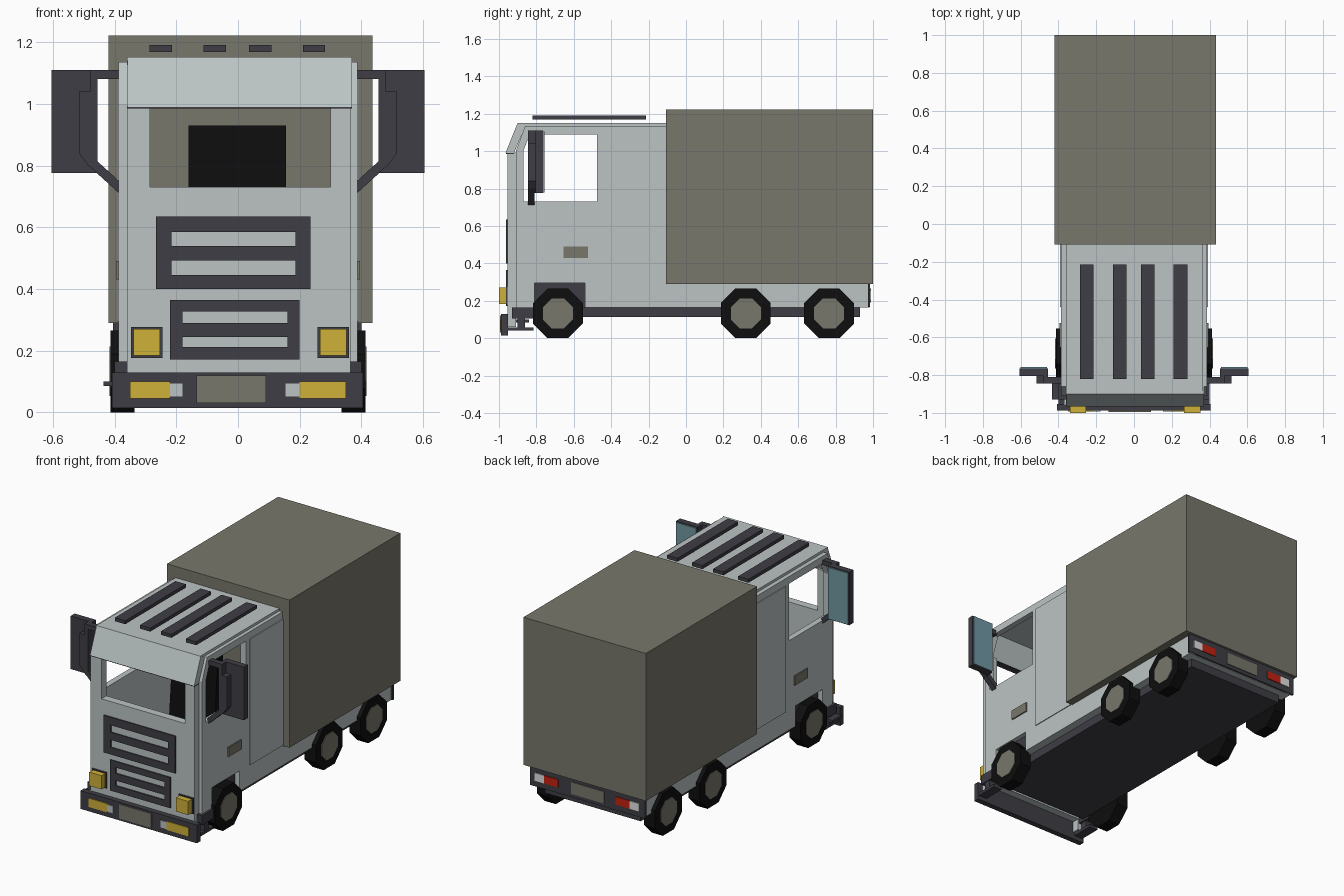
import bpy, bmesh, math
from mathutils import Matrix

if "Cube" in bpy.data.objects:
    bpy.data.objects.remove(bpy.data.objects["Cube"])


def material(name, r, g, b):
    m = bpy.data.materials.new(name)
    lin = [((c / 255 + 0.055) / 1.055) ** 2.4 if c > 10 else c / 255 / 12.92 for c in (r, g, b)]
    m.diffuse_color = (*lin, 1)
    m.use_nodes = True
    m.node_tree.nodes["Principled BSDF"].inputs["Base Color"].default_value = m.diffuse_color
    return m


PAINT = material("pale_grey_paint", 188, 196, 196)
TAN = material("olive_grey", 120, 119, 108)
DARK = material("dark_plastic", 63, 61, 69)
BLACK = material("black_rubber", 14, 14, 14)
YELLOW = material("amber_lamp", 208, 177, 56)
GLASS = material("blue_mirror", 112, 152, 163)
RED = material("red_lamp", 196, 32, 16)
WHITE = material("white_lamp", 225, 225, 225)


def finish(name, bm, mat):
    bmesh.ops.recalc_face_normals(bm, faces=bm.faces)
    me = bpy.data.meshes.new(name)
    bm.to_mesh(me)
    bm.free()
    me.materials.append(mat)
    ob = bpy.data.objects.new(name, me)
    bpy.context.collection.objects.link(ob)
    return ob


def prisms(name, mat, polys, a, b, axis="x"):
    """Extrude outlines: (y, z) along x, or (x, z) along y."""
    bm = bmesh.new()
    for pts in polys:
        ends = []
        for d in (a, b):
            ends.append([bm.verts.new((d, p, q) if axis == "x" else (p, d, q)) for p, q in pts])
        bm.faces.new(ends[0])
        bm.faces.new(ends[1])
        n = len(pts)
        for i in range(n):
            j = (i + 1) % n
            bm.faces.new((ends[0][i], ends[0][j], ends[1][j], ends[1][i]))
    return finish(name, bm, mat)


def rect(p0, p1, q0, q1):
    return [(p0, q0), (p1, q0), (p1, q1), (p0, q1)]


def box(name, mat, x0, x1, y0, y1, z0, z1):
    return prisms(name, mat, [rect(y0, y1, z0, z1)], x0, x1)


def octagon(name, mat, x0, x1, y, z, apothem):
    r = apothem / math.cos(math.pi / 8)
    pts = [(y + r * math.cos(math.pi * (k + .5) / 4), z + r * math.sin(math.pi * (k + .5) / 4)) for k in range(8)]
    return prisms(name, mat, [pts], x0, x1)


# Cargo box, bed and chassis
box("cargo_box", TAN, -.42, .435, -.108, 1.0, .29, 1.222)
box("bed_floor", PAINT, -.352, .352, -.92, .975, .165, .288)
box("chassis", DARK, -.335, .335, -.87, .93, .113, .166)

# Cab front: lower panel, windscreen pillars, sloping brow, roof
prisms("cab_front", PAINT, [rect(-.36, .365, .13, .73), rect(-.36, -.285, .73, .992),
                            rect(.30, .365, .73, .992)], -.955, -.905, "y")
prisms("cab_brow", PAINT, [[(-.965, .99), (-.9, 1.152), (-.86, 1.13), (-.92, .99)]], -.358, .37)
box("brow_seam", DARK, -.358, .37, -.962, -.92, .984, .99)
box("cab_roof", PAINT, -.36, .365, -.9, -.1, 1.125, 1.151)

# Side-dependent parts
for s, side in ((-1, "left"), (1, "right")):
    # side panel with wheel arch below and window opening above
    prisms(side + "_cab_side", PAINT, [
        [(-.91, .165), (-.81, .165), (-.81, .295), (-.54, .295), (-.54, .165), (.98, .165),
         (.98, .29), (-.1, .29), (-.1, .73), (-.91, .73)],
        [(-.91, .73), (-.87, .73), (-.87, 1.0), (-.835, 1.09), (-.86, 1.135), (-.91, 1.0)],
        rect(-.475, -.1, .73, 1.09),
        [(-.835, 1.09), (-.1, 1.09), (-.1, 1.135), (-.86, 1.135)]], s * .35, s * .387)
    box(side + "_door_panel", PAINT, s * .386, s * .392, -.44, -.1, .295, 1.09)
    box(side + "_wheel_well", DARK, s * .345, s * .356, -.81, -.54, .165, .295)
    box(side + "_side_marker", TAN, s * .386, s * .395, -.655, -.525, .43, .49)

    # wheels and hubs
    for k, y in enumerate((-.685, .32, .765)):
        octagon(f"{side}_tyre_{k}", BLACK, s * .335, s * .413, y, .133, .133)
        octagon(f"{side}_hub_{k}", TAN, s * .41, s * .417, y, .133, .08)

    # mirror: housing, inner shell, arms, glass
    box(side + "_mirror_housing", DARK, s * .455, s * .605, -.805, -.765, .775, 1.11)
    box(side + "_mirror_glass", GLASS, s * .46, s * .60, -.766, -.757, .78, 1.105)
    prisms(side + "_mirror_shell", DARK, [
        [(s * .455, .775), (s * .485, .80), (s * .515, .84), (s * .515, 1.04),
         (s * .48, 1.04), (s * .48, 1.11), (s * .455, 1.11)]], -.845, -.805, "y")
    prisms(side + "_mirror_arms", DARK, [
        rect(s * .38, s * .457, 1.08, 1.11),
        [(s * .38, .705), (s * .457, .775), (s * .457, .815), (s * .38, .745)]], -.845, -.81, "y")

    # bumper side brackets
    box(side + "_bumper_bracket_top", DARK, s * .34, s * .40, -.93, -.815, .105, .165)
    box(side + "_bumper_bracket_low", DARK, s * .34, s * .40, -.955, -.815, .04, .058)
    box(side + "_bumper_inner", PAINT, s * .33, s * .37, -.956, -.91, .06, .13)
    box(side + "_bumper_post", DARK, s * .35, s * .395, -.90, -.86, .058, .105)

    # tail lamps
    box(side + "_tail_lamp", RED, s * .20, s * .30, .984, .99, .205, .255)
    box(side + "_reverse_lamp", WHITE, s * .30, s * .365, .984, .99, .205, .255)

box("left_step", DARK, -.435, -.385, -.93, -.84, .085, .1)

# Rear bumper
box("rear_bumper", DARK, -.405, .40, .972, .985, .168, .29)
box("rear_plate", TAN, -.12, .11, .984, .99, .19, .265)

# Front bumper with lamps and plate
box("front_bumper", DARK, -.408, .405, -.988, -.953, .015, .13)
box("front_plate", TAN, -.135, .09, -.994, -.987, .03, .12)
for name, mat, x0, x1, z0, z1 in (
        ("left_fog_lamp", YELLOW, -.35, -.22, .045, .1), ("right_fog_lamp", YELLOW, .197, .35, .045, .1),
        ("left_bumper_slot", PAINT, -.22, -.178, .05, .095), ("right_bumper_slot", PAINT, .153, .197, .05, .095)):
    box(name, mat, x0, x1, -.993, -.987, z0, z1)

# Headlamps with surrounds
for side, x0 in (("left", -.347), ("right", .258)):
    box(side + "_headlamp_surround", DARK, x0, x0 + .102, -.963, -.95, .177, .277)
    box(side + "_headlamp", YELLOW, x0 + .008, x0 + .094, -1.0, -.96, .184, .27)


# Grilles: dark frame with two open slots
def grille(name, x0, x1, sx0, sx1, z):
    rails = [rect(x0, sx0, z[0], z[5]), rect(sx1, x1, z[0], z[5])]
    rails += [rect(sx0, sx1, z[k], z[k + 1]) for k in (0, 2, 4)]
    prisms(name, DARK, rails, -.963, -.95, "y")


grille("upper_grille", -.265, .235, -.215, .187, (.40, .445, .492, .54, .585, .635))
grille("lower_grille", -.22, .20, -.18, .16, (.172, .212, .245, .29, .327, .365))

# Roof bars
for k, x in enumerate((-.25, -.075, .072, .246)):
    box(f"roof_bar_{k}", DARK, x - .036, x + .036, -.82, -.215, 1.168, 1.19)

# Seat with leaning back
prisms("seat", BLACK, [[(-.62, .28), (-.62, .45), (-.46, .45), (-.42, .93), (-.37, .93), (-.40, .28)]], -.16, .155)
